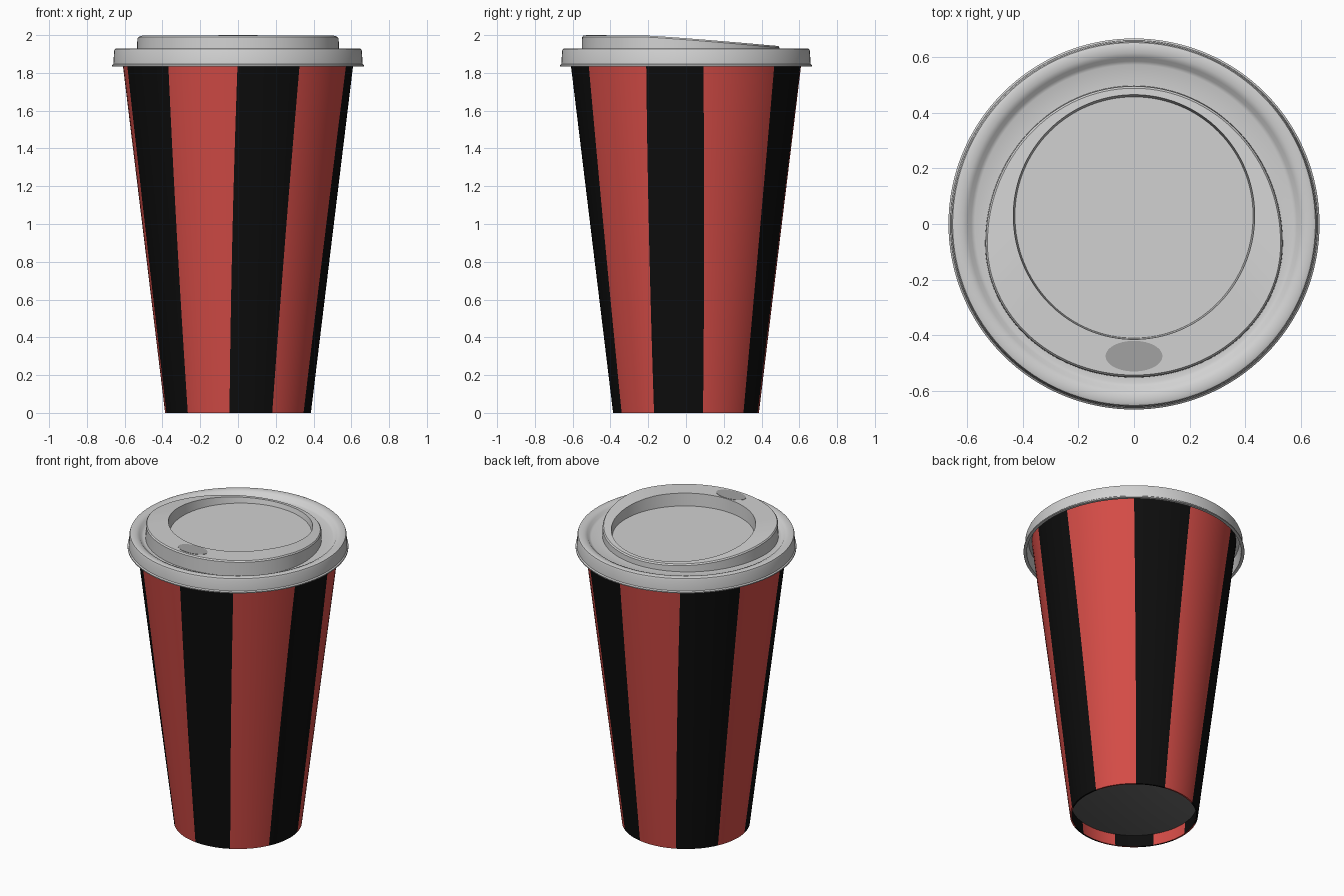
import bpy, bmesh, math

if "Cube" in bpy.data.objects:
    bpy.data.objects.remove(bpy.data.objects["Cube"])


def material(name, rgb):
    m = bpy.data.materials.new(name)
    m.diffuse_color = (*rgb, 1)
    m.use_nodes = True
    m.node_tree.nodes["Principled BSDF"].inputs["Base Color"].default_value = m.diffuse_color
    return m


RED = material("stripe red", (0.66, 0.072, 0.062))
BLACK = material("stripe black", (0.004, 0.004, 0.004))
LID = material("lid grey", (0.64, 0.64, 0.64))
SIP = material("sip hole grey", (0.36, 0.36, 0.36))
BASE = material("base grey", (0.14, 0.14, 0.14))


def loft(name, rows, mats, cap=False, mat_of=lambda col: 0):
    """Skin closed rows of points; optionally cap the last row."""
    bm = bmesh.new()
    rings = [[bm.verts.new(p) for p in row] for row in rows]
    n = len(rings[0])
    for a, b in zip(rings, rings[1:]):
        for i in range(n):
            j = (i + 1) % n
            f = bm.faces.new((a[i], a[j], b[j], b[i]))
            f.material_index = mat_of(i)
    if cap:
        bm.faces.new(rings[-1])
    me = bpy.data.meshes.new(name)
    bm.to_mesh(me)
    bm.free()
    for m in mats:
        me.materials.append(m)
    ob = bpy.data.objects.new(name, me)
    bpy.context.collection.objects.link(ob)
    bpy.context.view_layer.objects.active = ob
    ob.select_set(True)
    bpy.ops.object.shade_smooth_by_angle(angle=math.radians(35))
    ob.select_set(False)
    return ob


# Stripe edges in degrees from the front, black stripe first
TOP = [0, 32.5, 70, 98.5, 140, 174, 212, 248, 286, 323]
BOTTOM = [-6.7, 28, 64, 103.5, 142, 169, 206, 245, 281, 316.5]
SUB = 10


def stripe_angles(t, shift=0):
    e = [b + (a - b) * t + shift for a, b in zip(TOP, BOTTOM)]
    e.append(e[0] + 360)
    return [math.radians(e[k] + (e[k + 1] - e[k]) * s / SUB)
            for k in range(10) for s in range(SUB)]


def ring(r, z, angles):
    return [(r * math.sin(a), -r * math.cos(a), z) for a in angles]


def stripe(col):
    return (col // SUB) % 2


# Tapered cup wall
H = 1.91
wall = [ring(0.376, 0, stripe_angles(0))]
for k in range(13):
    t = k / 12
    wall.append(ring(0.386 + 0.232 * t, H * t, stripe_angles(t)))
loft("cup_wall", wall, [BLACK, RED], mat_of=stripe)

# Inside of the foot and the recessed base
inner = stripe_angles(0, 21)
loft("foot_inside", [ring(0.382, 0.08, inner), ring(0.376, 0, inner)],
     [BLACK, RED], mat_of=stripe)
loft("cup_base", [ring(0.384, 0.081, inner[::-1]), ring(0.382, 0.08, inner[::-1])],
     [BASE], cap=True)

# Lid: round skirt, gutter, sloped egg-shaped rim, sunken centre
N = 128
ANG = [2 * math.pi * i / N for i in range(N)]


def slope(y):
    t = max(0, (y + 0.22) / 0.7)
    return 1.998 - 0.055 * t ** 1.15


def egg(a, front, back, mid, z=None, drop=0):
    pts = []
    for t in ANG:
        x, c = a * math.sin(t), -math.cos(t)
        y = mid + c * (back - mid if c > 0 else mid - front)
        pts.append((x, y, slope(y) - drop if z is None else z))
    return pts


skirt = [(0.60, 1.9), (0.637, 1.91), (0.648, 1.835), (0.667, 1.835), (0.667, 1.842),
         (0.66, 1.848), (0.656, 1.915), (0.652, 1.926), (0.642, 1.93),
         (0.615, 1.928), (0.597, 1.92), (0.585, 1.905), (0.572, 1.9)]
rows = [ring(r, z, ANG) for r, z in skirt]
rows += [egg(0.535, -0.552, 0.497, -0.07, z=1.9),
         egg(0.533, -0.55, 0.495, -0.07, drop=0.008),
         egg(0.527, -0.543, 0.488, -0.07),
         egg(0.434, -0.415, 0.465, 0.03),
         egg(0.428, -0.41, 0.457, 0.03, z=1.915)]
loft("lid", rows, [LID], cap=True)

# Sip opening, a thin darker plate on the front of the rim
sip = [egg(0.102, -0.53, -0.42, -0.475, z=z) for z in (1.996, 2.0)]
loft("sip_opening", sip, [SIP], cap=True)
